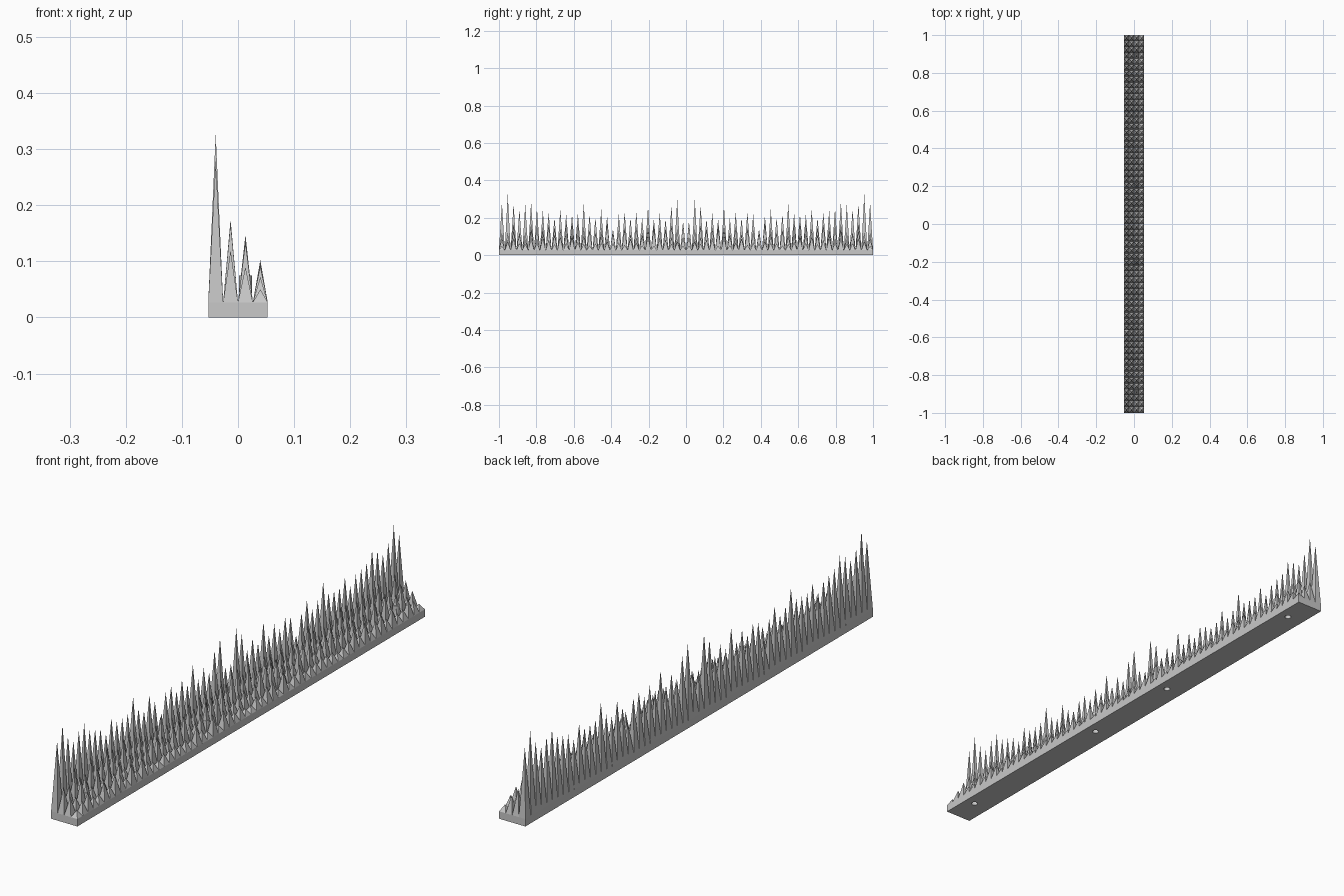
import bpy, bmesh, random
from mathutils import Matrix

cube = bpy.data.objects.get("Cube")
if cube:
    bpy.data.objects.remove(cube, do_unlink=True)

random.seed(4)

WIDTH, LENGTH, BASE = 0.106, 2.0, 0.027
COLS, ROWS = 4, 64
DX, DY = WIDTH / COLS, LENGTH / ROWS
POCKET_X, POCKET_R, POCKET_TOP = DX / 2, 0.0115, 0.075
POCKET_Y = [s * k * DY for s in (-1, 1) for k in (6.5, 28.5)]

grey = bpy.data.materials.new("light_grey")
grey.use_nodes = True
grey.diffuse_color = (0.58, 0.58, 0.58, 1)
grey.node_tree.nodes["Principled BSDF"].inputs["Base Color"].default_value = (0.58, 0.58, 0.58, 1)


def finish(bm, name):
    bmesh.ops.recalc_face_normals(bm, faces=bm.faces)
    mesh = bpy.data.meshes.new(name)
    bm.to_mesh(mesh)
    bm.free()
    mesh.materials.append(grey)
    obj = bpy.data.objects.new(name, mesh)
    bpy.context.collection.objects.link(obj)
    return obj


def cylinders(bm, bottom, top):
    for y in POCKET_Y:
        bmesh.ops.create_cone(
            bm, cap_ends=True, segments=16, radius1=POCKET_R, radius2=POCKET_R,
            depth=top - bottom,
            matrix=Matrix.Translation((POCKET_X, y, (top + bottom) / 2)))


# Tip heights of the tall row, from one end to the middle
tall = [0.28, 0.327, 0.275, 0.245, 0.27, 0.285, 0.25, 0.24,
        0.23, 0.2, 0.245, 0.22, 0.22, 0.225, 0.275, 0.22,
        0.2, 0.245, 0.21, 0.14, 0.22, 0.23, 0.2, 0.23,
        0.2, 0.26, 0.195, 0.225, 0.195, 0.265, 0.297, 0.18]
# Lower rows vary within a range
ranges = [(0.11, 0.175), (0.075, 0.15), (0.05, 0.105)]
half_rows = [[t] + [random.uniform(*r) for r in ranges] for t in tall]
half_rows[0] = [tall[0], 0.12, 0.09, 0.05]
heights = half_rows + half_rows[::-1]

# Base slab with round pockets cut into the underside
bm = bmesh.new()
bmesh.ops.create_cube(bm, size=1, matrix=Matrix.Translation((0, 0, BASE / 2))
                      @ Matrix.Diagonal((WIDTH, LENGTH, BASE, 1)))
base = finish(bm, "base")
bm = bmesh.new()
cylinders(bm, -0.02, BASE + 0.02)
cutter = finish(bm, "pocket_cutter")
cutter.hide_render = True
cutter.hide_viewport = True
cutter.display_type = 'WIRE'
cut = base.modifiers.new("pockets", 'BOOLEAN')
cut.operation = 'DIFFERENCE'
cut.solver = 'EXACT'
cut.object = cutter

# Pocket walls, closed above and open below
bm = bmesh.new()
cylinders(bm, 0, POCKET_TOP)
bmesh.ops.delete(bm, geom=[f for f in bm.faces if f.calc_center_median().z < 0.001],
                 context='FACES_ONLY')
finish(bm, "pocket_walls")

# Four-sided spikes, one object per lengthwise row
for col, name in enumerate(["tall_spikes", "upper_spikes", "middle_spikes", "low_spikes"]):
    bm = bmesh.new()
    x = (col + 0.5) * DX - WIDTH / 2
    for row in range(ROWS):
        y = (row + 0.5) * DY - LENGTH / 2
        tip = bm.verts.new((x, y, heights[row][col]))
        ring = [bm.verts.new((x + sx * DX / 2, y + sy * DY / 2, BASE))
                for sx, sy in ((-1, -1), (1, -1), (1, 1), (-1, 1))]
        for i in range(4):
            bm.faces.new((ring[i], ring[(i + 1) % 4], tip))
    # Open pyramids: outward is always up
    mesh_obj = finish(bm, name)
    if mesh_obj.data.polygons[0].normal.z < 0:
        mesh_obj.data.flip_normals()
